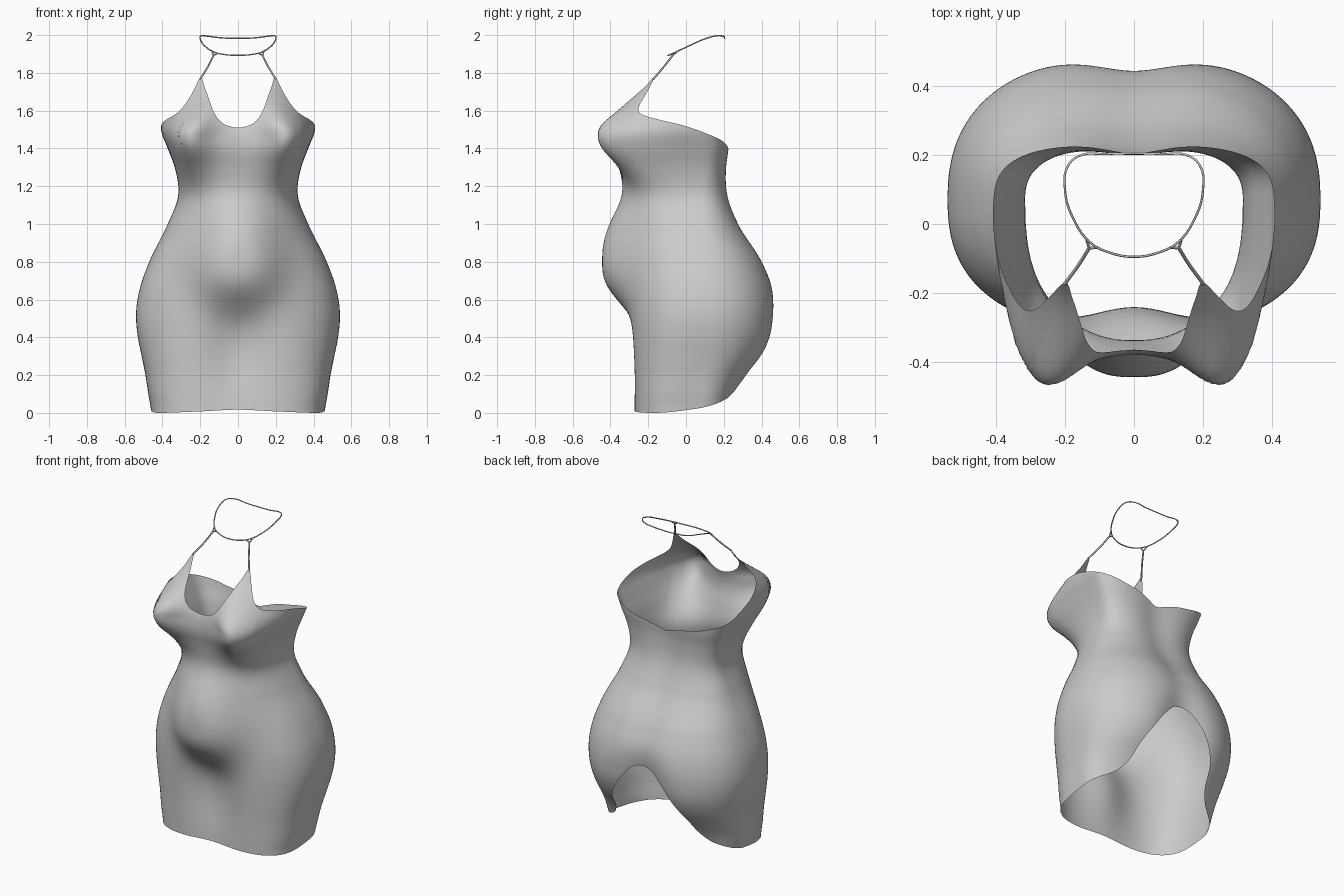
import bpy, bmesh, math

if "Cube" in bpy.data.objects:
    bpy.data.objects.remove(bpy.data.objects["Cube"])

YC = 0.07           # centre line of the body sections
COLS, ROWS = 240, 64

# Body sections: height, half width, front y, back y, front squareness, back squareness
BODY = [
    (0.00, .460, -.280, .270, 3.3, 2.4),
    (0.10, .475, -.284, .295, 3.2, 2.4),
    (0.20, .490, -.290, .355, 3.0, 2.4),
    (0.30, .510, -.298, .430, 2.8, 2.4),
    (0.40, .530, -.306, .475, 2.6, 2.4),
    (0.52, .540, -.314, .488, 2.45, 2.4),
    (0.65, .522, -.316, .472, 2.4, 2.4),
    (0.80, .470, -.308, .414, 2.4, 2.4),
    (1.00, .372, -.300, .290, 2.4, 2.4),
    (1.15, .317, -.306, .233, 2.4, 2.5),
    (1.30, .335, -.350, .222, 2.6, 2.9),
    (1.40, .372, -.375, .232, 2.6, 3.2),
    (1.50, .408, -.365, .232, 2.4, 3.2),
    (1.60, .400, -.305, .220, 2.2, 3.0),
    (1.70, .360, -.240, .200, 2.3, 3.0),
    (1.80, .320, -.185, .200, 2.5, 3.0),
]
# Edge heights by angle in degrees, 0 = front, 180 = back
HEM = [(0, .017), (30, .008), (60, 0), (88, .022), (112, .08), (128, .165), (140, .27),
       (151, .37), (162, .48), (172, .55), (180, .565)]
RIM = [(0, 1.51), (8, 1.522), (14, 1.55), (21, 1.61), (27, 1.67), (34, 1.73), (40.5, 1.78),
       (44, 1.69), (48, 1.62), (54, 1.58), (65, 1.552), (80, 1.522), (95, 1.48),
       (112, 1.435), (125, 1.405), (145, 1.382), (160, 1.365), (180, 1.348)]


def smooth_value(keys, t, col=1, monotone=False):
    """Cubic interpolation of one table column."""
    t = min(max(t, keys[0][0]), keys[-1][0])
    n = len(keys)

    def step(i):
        return keys[i + 1][0] - keys[i][0]

    def slope(i):
        return (keys[i + 1][col] - keys[i][col]) / step(i)

    def tangent(i):
        if i == 0:
            return 0.0
        if i == n - 1:
            return 0.0 if monotone else slope(n - 2)
        a, b = slope(i - 1), slope(i)
        if monotone:
            return 0.0 if a * b <= 0 else 2 * a * b / (a + b)
        return (a * step(i) + b * step(i - 1)) / (step(i) + step(i - 1))

    i = max(k for k in range(n - 1) if keys[k][0] <= t)
    h = step(i)
    u = (t - keys[i][0]) / h
    return ((2*u**3 - 3*u**2 + 1) * keys[i][col] + (u**3 - 2*u**2 + u) * h * tangent(i)
            + (3*u**2 - 2*u**3) * keys[i + 1][col] + (u**3 - u**2) * h * tangent(i + 1))


def bell(d, s):
    return math.exp(-0.5 * (d / s) ** 2)


def body_point(deg, z):
    """Point on the dress surface at an angle and height."""
    w, front, back, nf, nb = (smooth_value(BODY, z, c) for c in range(1, 6))
    a = math.radians(deg)
    s, c = math.sin(a), math.cos(a)
    d, n = (YC - front, nf) if c >= 0 else (back - YC, nb)
    r = ((abs(s) / w) ** n + (abs(c) / d) ** n) ** (-1 / n)
    x, y = r * s, YC - r * c
    if c > 0:
        fade = min(1, 1.6 * c)
        dz = z - 1.47                                       # bust
        centre = .288 - .5 * max(dz, 0)
        y -= fade * .168 * bell(abs(x) - centre, .095) * bell(dz, .125 if dz > 0 else .14)
        dz = (z - 0.80) / (.22 if z > .80 else .17)         # belly
        y -= fade * .14 * math.exp(-(.5 * ((x / .165) ** 2 + dz * dz)) ** 1.4)
        y += .06 * bell(x, .12) * bell(z - .36, .19)        # hollow between the thighs
    else:
        y -= .022 * bell(x, .085)                           # spine groove
        u = min(max((.72 - z) / .35, 0), 1)                 # seat tucking in at the slit
        y -= .065 * u * u * (3 - 2 * u) * bell(x, .12)
    return x, y, z


def make_dress(mat):
    bm = bmesh.new()
    grid = []
    for i in range(COLS):
        deg = 360 * i / COLS
        k = min(deg, 360 - deg)
        lo, hi = smooth_value(HEM, k, 1, True), smooth_value(RIM, k, 1, True)
        grid.append([bm.verts.new(body_point(deg, lo + (hi - lo) * j / ROWS))
                     for j in range(ROWS + 1)])
    for i in range(COLS):
        a, b = grid[i], grid[(i + 1) % COLS]
        for j in range(ROWS):
            bm.faces.new((a[j], b[j], b[j + 1], a[j + 1])).smooth = True
    mesh = bpy.data.meshes.new("dress")
    bm.to_mesh(mesh)
    bm.free()
    mesh.materials.append(mat)
    bpy.context.collection.objects.link(bpy.data.objects.new("dress", mesh))


def make_cord(name, points, radius, mat, closed=False):
    cu = bpy.data.curves.new(name, 'CURVE')
    cu.dimensions = '3D'
    cu.bevel_depth = radius
    cu.bevel_resolution = 1
    cu.resolution_u = 8
    sp = cu.splines.new('BEZIER')
    sp.bezier_points.add(len(points) - 1)
    for bp, p in zip(sp.bezier_points, points):
        bp.co = p
        bp.handle_left_type = bp.handle_right_type = 'AUTO'
    sp.use_cyclic_u = closed
    cu.materials.append(mat)
    bpy.context.collection.objects.link(bpy.data.objects.new(name, cu))


grey = bpy.data.materials.new("grey fabric")
grey.diffuse_color = (.6, .6, .6, 1)
grey.use_nodes = True
grey.node_tree.nodes["Principled BSDF"].inputs["Base Color"].default_value = grey.diffuse_color

make_dress(grey)

# Neck loop, half listed from the front centre to the back centre
half = [(.07, -.083, 1.897), (.125, -.055, 1.91), (.178, .02, 1.945), (.2, .10, 1.98),
        (.193, .165, 1.997), (.16, .197, 1.994), (.08, .203, 1.985)]
loop = ([(0, -.095, 1.893)] + half + [(0, .205, 1.983)]
        + [(-x, y, z) for x, y, z in reversed(half)])
make_cord("neck_loop", loop, .0035, grey, True)

# Halter straps from the bust tips to the neck loop, each forking where it joins
tip = body_point(40.5, 1.765)
for side, name in ((1, "right_strap"), (-1, "left_strap")):
    fork = (side * .13, -.07, 1.893)
    make_cord(name, [(side * tip[0], tip[1], tip[2]), (side * .16, -.118, 1.832), fork],
              .005, grey)
    make_cord(name + "_inner_fork", [fork, (side * .105, -.068, 1.904)], .004, grey)
    make_cord(name + "_outer_fork", [fork, (side * .138, -.042, 1.916)], .004, grey)
